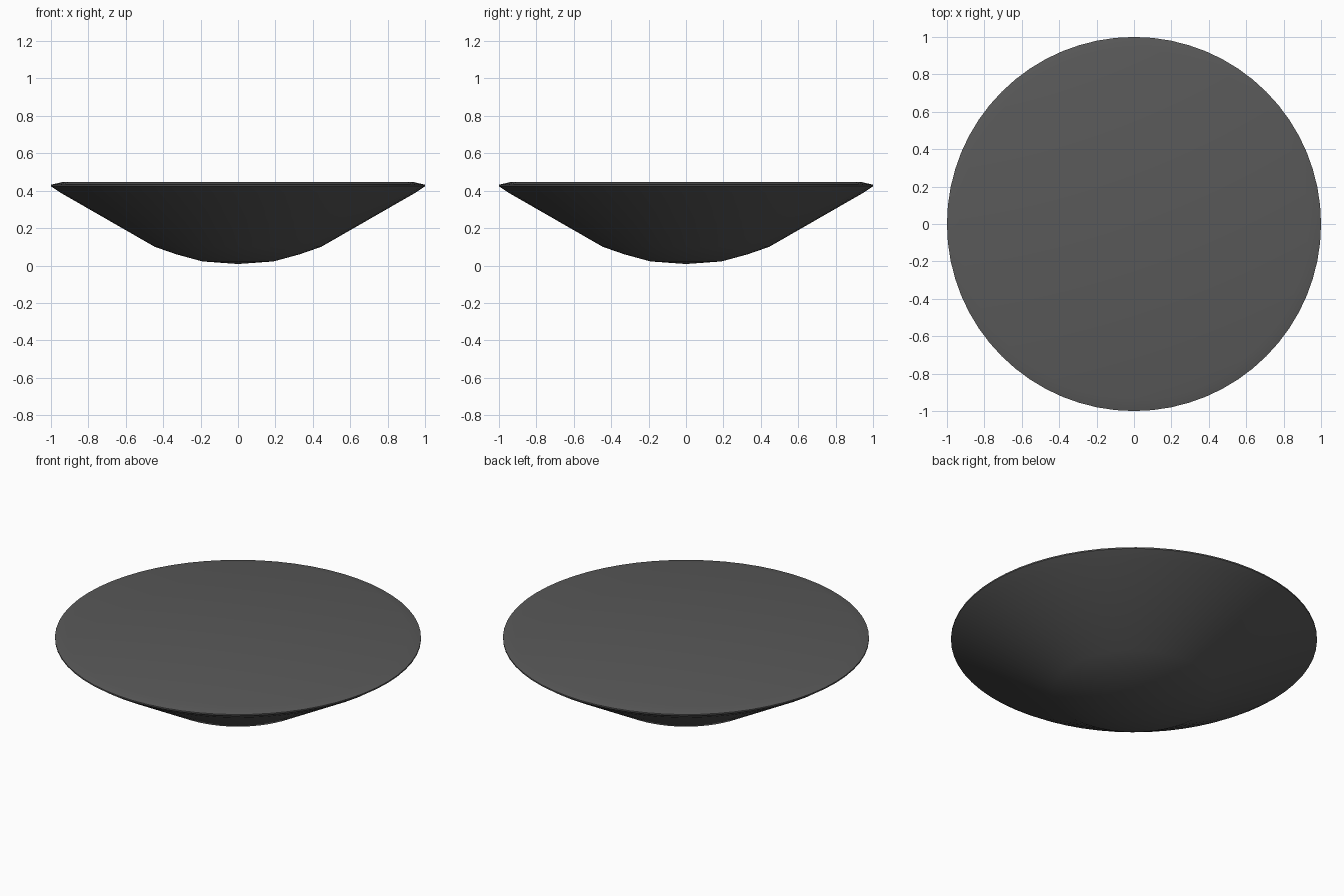
import bpy, bmesh, math

if "Cube" in bpy.data.objects:
    bpy.data.objects.remove(bpy.data.objects["Cube"])

# Half profile (radius, height) from bottom tip up over the rim to the flat lid
PROFILE = [(0, 0.008), (0.19, 0.022), (0.33, 0.06), (0.445, 0.1), (0.95, 0.39),
           (1.0, 0.424), (1.0, 0.432), (0.935, 0.447), (0, 0.447)]
SEGMENTS = 64


def lathe(name, profile, segments):
    bm = bmesh.new()
    verts = [bm.verts.new((r, 0, z)) for r, z in profile]
    edges = [bm.edges.new(pair) for pair in zip(verts, verts[1:])]
    bmesh.ops.spin(bm, geom=verts + edges, cent=(0, 0, 0), axis=(0, 0, 1),
                   angle=math.tau, steps=segments, use_duplicate=False)
    bmesh.ops.remove_doubles(bm, verts=bm.verts, dist=1e-4)
    bmesh.ops.recalc_face_normals(bm, faces=bm.faces)
    mesh = bpy.data.meshes.new(name)
    bm.to_mesh(mesh)
    bm.free()
    obj = bpy.data.objects.new(name, mesh)
    bpy.context.collection.objects.link(obj)
    return obj


# Shallow closed dish with a bevelled rim
dish = lathe("dish", PROFILE, SEGMENTS)
mat = bpy.data.materials.new("dark_grey")
mat.diffuse_color = (0.1, 0.1, 0.1, 1)
mat.use_nodes = True
mat.node_tree.nodes["Principled BSDF"].inputs["Base Color"].default_value = mat.diffuse_color
dish.data.materials.append(mat)

bpy.context.view_layer.objects.active = dish
dish.select_set(True)
bpy.ops.object.shade_smooth_by_angle(angle=math.radians(25))
